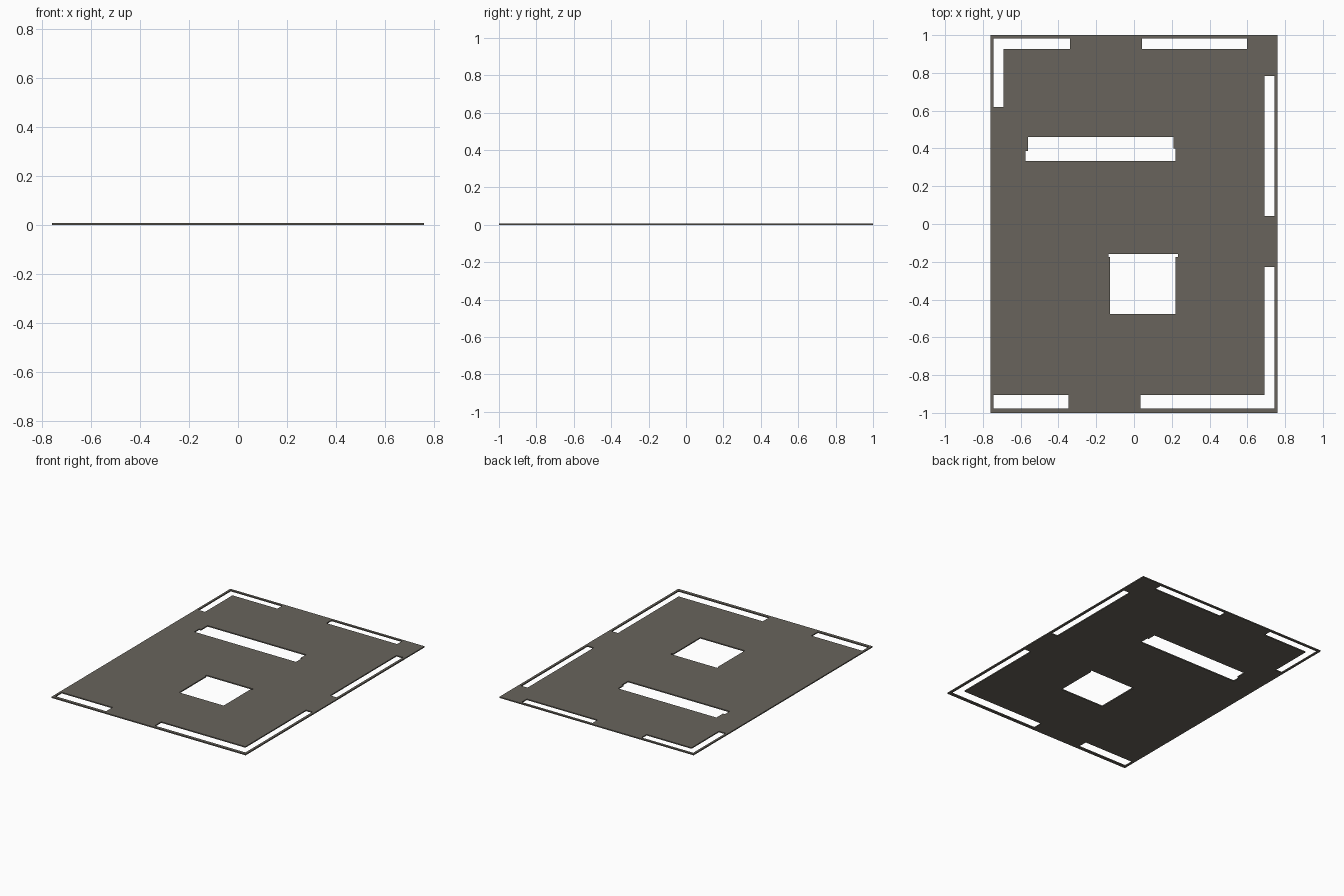
import bpy, bmesh

if "Cube" in bpy.data.objects:
    bpy.data.objects.remove(bpy.data.objects["Cube"])

THICK = 0.008
HALF_X, HALF_Y = 0.76, 1.0

# Openings through the slab: x0, x1, y0, y1
openings = [
    (-0.745, -0.34, 0.926, 0.983),    # corner window, back run
    (-0.745, -0.692, 0.62, 0.983),    # corner window, left run
    (0.043, 0.597, 0.926, 0.983),     # back right slot
    (0.692, 0.743, 0.042, 0.783),     # right slot
    (0.692, 0.743, -0.978, -0.228),   # front corner, right run
    (0.034, 0.743, -0.978, -0.906),   # front corner, front run
    (-0.745, -0.347, -0.978, -0.906), # front left slot
    (-0.56, 0.21, 0.387, 0.46),       # long slot, back half
    (-0.575, 0.21, 0.333, 0.387),     # long slot, front half
    (0.21, 0.221, 0.333, 0.40),       # long slot, right step
    (-0.127, 0.221, -0.476, -0.16),   # square opening
    (-0.134, 0.232, -0.175, -0.16),   # square opening, back lip
]

# Slab sheet: a grid split along every opening edge, leaving the openings out
xs = sorted({-HALF_X, HALF_X} | {x for o in openings for x in o[:2]})
ys = sorted({-HALF_Y, HALF_Y} | {y for o in openings for y in o[2:]})
bm = bmesh.new()
verts = [[bm.verts.new((x, y, 0)) for y in ys] for x in xs]
for i in range(len(xs) - 1):
    for j in range(len(ys) - 1):
        cx, cy = (xs[i] + xs[i + 1]) / 2, (ys[j] + ys[j + 1]) / 2
        if any(a < cx < b and c < cy < d for a, b, c, d in openings):
            continue
        bm.faces.new((verts[i][j], verts[i + 1][j],
                      verts[i + 1][j + 1], verts[i][j + 1]))
bmesh.ops.delete(bm, geom=[v for v in bm.verts if not v.link_faces], context='VERTS')

mesh = bpy.data.meshes.new("slab")
bm.to_mesh(mesh)
bm.free()
slab = bpy.data.objects.new("slab", mesh)
bpy.context.collection.objects.link(slab)

# Thickness, growing upward from z = 0
solid = slab.modifiers.new("thickness", 'SOLIDIFY')
solid.thickness = THICK
solid.offset = 1.0

mat = bpy.data.materials.new("warm grey")
mat.diffuse_color = (0.138, 0.127, 0.107, 1)
mat.use_nodes = True
mat.node_tree.nodes["Principled BSDF"].inputs["Base Color"].default_value = mat.diffuse_color
mesh.materials.append(mat)
